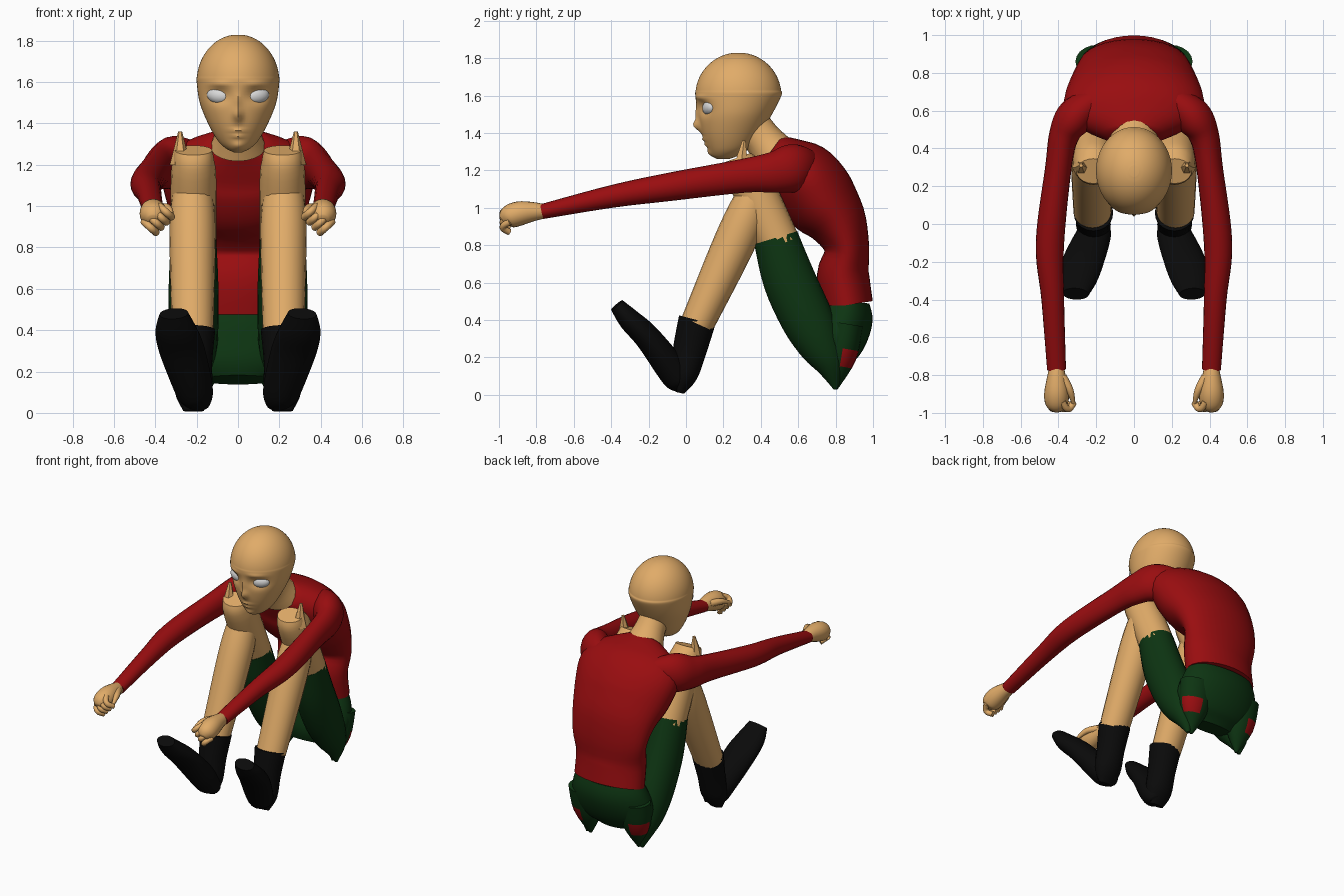
import bpy, bmesh, math
from mathutils import Vector, Matrix

if "Cube" in bpy.data.objects:
    bpy.data.objects.remove(bpy.data.objects["Cube"])


def material(name, red, green, blue):
    colour = (red, green, blue, 1)
    made = bpy.data.materials.new(name)
    made.use_nodes = True
    made.diffuse_color = colour
    shader = made.node_tree.nodes["Principled BSDF"]
    shader.inputs["Base Color"].default_value = colour
    shader.inputs["Specular IOR Level"].default_value = 0
    return made


SKIN = material("skin", .75, .41, .14)
RED = material("red_shirt", .32, .004, .005)
GREEN = material("green_shorts", .004, .035, .006)
BLACK = material("black_boot", .003, .003, .003)
WHITE = material("eye_white", .7, .7, .7)


def spline(stations, steps):
    """Catmull-Rom resampling of tuples of any length."""
    points = [Vector(station) for station in stations]
    points = [points[0]] + points + [points[-1]]
    result = []
    for before, start, end, after in zip(points, points[1:], points[2:], points[3:]):
        leave, arrive = (end - before) / 2, (after - start) / 2
        for step in range(steps):
            t = step / steps
            ease = t * t * (3 - 2 * t)
            result.append(start.lerp(end, ease) + leave * t * (1 - t) ** 2
                          - arrive * t * t * (1 - t))
    return result + [points[-1]]


def finish(name, bm, *materials):
    bmesh.ops.recalc_face_normals(bm, faces=bm.faces)
    mesh = bpy.data.meshes.new(name)
    bm.to_mesh(mesh)
    bm.free()
    for entry in materials:
        mesh.materials.append(entry)
    made = bpy.data.objects.new(name, mesh)
    bpy.context.collection.objects.link(made)
    bpy.ops.object.select_all(action="DESELECT")
    made.select_set(True)
    bpy.context.view_layer.objects.active = made
    bpy.ops.object.shade_smooth_by_angle(angle=math.radians(50))


def bridge(rings):
    """Closed skin over a row of equal rings."""
    bm = bmesh.new()
    loops = [[bm.verts.new(point) for point in ring] for ring in rings]
    for lower, upper in zip(loops, loops[1:]):
        for i in range(len(lower)):
            bm.faces.new((lower[i - 1], lower[i], upper[i], upper[i - 1]))
    bm.faces.new(loops[0])
    bm.faces.new(loops[-1])
    return bm


def circle(count):
    return [math.tau * i / count for i in range(count)]


def tube(name, colour, path, x=0, side=1, sides=20, steps=4, patch=None):
    """Loft ellipses along stations of y, z, half depth, half width, x."""
    stations = []
    for y, z, depth, *rest in path:
        width = rest[0] if rest else depth
        offset = rest[1] if len(rest) > 1 else x
        stations.append((offset * side, y, z, width, depth))
    stations = spline(stations, steps)
    centres = [Vector(station[:3]) for station in stations]
    rings = []
    for i, station in enumerate(stations):
        ahead = centres[min(i + 1, len(centres) - 1)]
        along = (ahead - centres[max(i - 1, 0)]).normalized()
        across = Vector((1, 0, 0))
        across = (across - along * across.dot(along)).normalized()
        out = across.cross(along)
        rings.append([centres[i] + across * station[3] * math.cos(turn)
                      + out * station[4] * math.sin(turn) for turn in circle(sides)])
    bm = bridge(rings)
    if patch:
        for face in bm.faces:
            face.material_index = int(patch(face.calc_center_median()))
    finish(name, bm, colour, RED)


# Head: round skull above, jaw rows of z, half width, front y, back y below
skull = []
for step in range(1, 12):
    spread = math.sin(step * math.pi / 24)
    rise = math.cos(step * math.pi / 24)
    skull.append((1.6 + .23 * rise, .2 * spread, .28 - .23 * spread, .28 + .23 * spread))
jaw = [(1.6, .2, .05, .51), (1.5, .185, .065, .46), (1.4, .145, .085, .4),
       (1.32, .1, .115, .34), (1.28, .06, .14, .28), (1.26, .02, .17, .23)]

# Face relief: x, z, x spread, z spread, y push
RELIEF = {"nose": (0, 1.44, .02, .03, -.036), "bridge": (0, 1.5, .014, .04, -.014),
          "brow": (.09, 1.59, .05, .014, -.01), "socket": (.09, 1.535, .05, .036, .028),
          "upper_lip": (0, 1.366, .04, .008, -.01), "lower_lip": (0, 1.338, .03, .009, -.01),
          "chin": (0, 1.29, .03, .02, -.012)}


def relief(x, z):
    return sum(push * math.exp(-((abs(x) - at_x) / wide) ** 2 - ((z - at_z) / tall) ** 2)
               for at_x, at_z, wide, tall, push in RELIEF.values())


rings = []
for z, width, front, back in spline(skull + jaw, 8):
    ring = []
    for turn in circle(72):
        x = width * math.sin(turn)
        y = (front + back) / 2 - (back - front) / 2 * math.cos(turn)
        ring.append((x, y + (relief(x, z) if math.cos(turn) > 0 else 0), z))
    rings.append(ring)
finish("head", bridge(rings), SKIN)

# Neck and torso
tube("neck", SKIN, [(.3, 1.5, .11, .09), (.4, 1.38, .1), (.47, 1.29, .12, .135)])
tube("shirt_body", RED, [(.46, 1.31, .09, .14), (.54, 1.25, .14, .31), (.63, 1.17, .19, .37),
                         (.72, 1.04, .2, .35), (.81, .92, .16, .31), (.86, .78, .12, .28),
                         (.84, .64, .14, .26), (.86, .48, .14, .26)], sides=32)


def torn(centre):
    return abs(centre.x) > .2 and .83 < centre.y < .94 and .14 < centre.z < .25


tube("shorts_seat", GREEN, [(.86, .5, .12, .25), (.85, .42, .15, .28), (.82, .32, .15, .3),
                            (.78, .23, .13, .27), (.76, .16, .09, .18)], sides=32, patch=torn)

for side, label in ((1, "left_"), (-1, "right_")):
    # Eye, sunk in its socket
    place = (Matrix.Translation((side * .093, .125, 1.535))
             @ Matrix.Rotation(side * .36, 4, "Z") @ Matrix.Rotation(-side * .12, 4, "Y"))
    bm = bmesh.new()
    bmesh.ops.create_uvsphere(bm, u_segments=24, v_segments=14, radius=1,
                              matrix=place @ Matrix.Diagonal((.06, .034, .04, 1)))
    finish(label + "eye", bm, WHITE)

    # Arm
    tube(label + "sleeve", RED, [(.65, 1.2, .11, .08, .2), (.57, 1.21, .13, .1, .31),
                                 (.47, 1.19, .11, .08, .37), (.3, 1.17, .09, .07, .4),
                                 (-.1, 1.11, .075, .075, .445), (-.4, 1.06, .06, .06, .43),
                                 (-.77, .98, .04, .05, .41)], side=side, steps=6)

    # Hand: palm, four curled fingers, thumb
    tube(label + "palm", SKIN, [(-.74, .98, .035), (-.81, .98, .05), (-.89, .97, .065),
                                (-.95, .95, .06), (-.98, .93, .03)], x=.41, side=side)
    for i, finger in enumerate(("index", "middle", "ring", "little")):
        curl = [(-.94 - .04 * math.sin(bend), 1 - .025 * i - .018 * bend, .018, .018,
                 .38 + .025 * i - .02 * bend) for bend in range(4)]
        tube(label + finger + "_finger", SKIN, curl, side=side, sides=10)
    tube(label + "thumb", SKIN, [(-.81, .99, .025, .025, .38), (-.88, .99, .02, .02, .34),
                                 (-.95, .96, .01, .01, .32)], side=side, sides=10)

    # Thigh, with the knee jutting past the shin
    tube(label + "thigh", SKIN, [(.5, .8, .115, .11), (.35, 1.13, .115, .11), (.3, 1.22, .1),
                                 (.28, 1.27, .07, .09)], x=.215, side=side)
    tube(label + "knee_flap", SKIN, [(.3, 1.2, .05), (.3, 1.28, .03), (.31, 1.36, .01)],
         x=.28, side=side, sides=6, steps=1)
    tube(label + "shorts_leg", GREEN, [(.48, .84, .12, .11), (.55, .62, .14, .12),
                                       (.64, .42, .14, .12), (.71, .28, .12, .11),
                                       (.77, .16, .08), (.8, .03, .01)], x=.215, side=side)
    tube(label + "seat_corner", GREEN, [(.86, .38, .09, .12), (.83, .2, .08, .1),
                                        (.8, .03, .01)], x=.19, side=side, patch=torn)

    # Lower leg and boot
    tube(label + "shin", SKIN, [(.06, .38, .09, .1), (.23, .75, .11), (.32, .95, .11),
                                (.39, 1.12, .09)], x=.22, side=side)
    tube(label + "boot_shaft", BLACK, [(.06, .4, .1, .105), (.02, .24, .09), (-.01, .1, .07, .09),
                                       (-.03, .01, .02, .05)], x=.215, side=side)
    tube(label + "boot_foot", BLACK, [(-.01, .03, .04, .06, .21), (-.05, .1, .08, .09, .21),
                                      (-.2, .3, .07, .11, .27), (-.3, .4, .06, .1, .3),
                                      (-.37, .48, .04, .07, .31)], side=side, steps=6)
